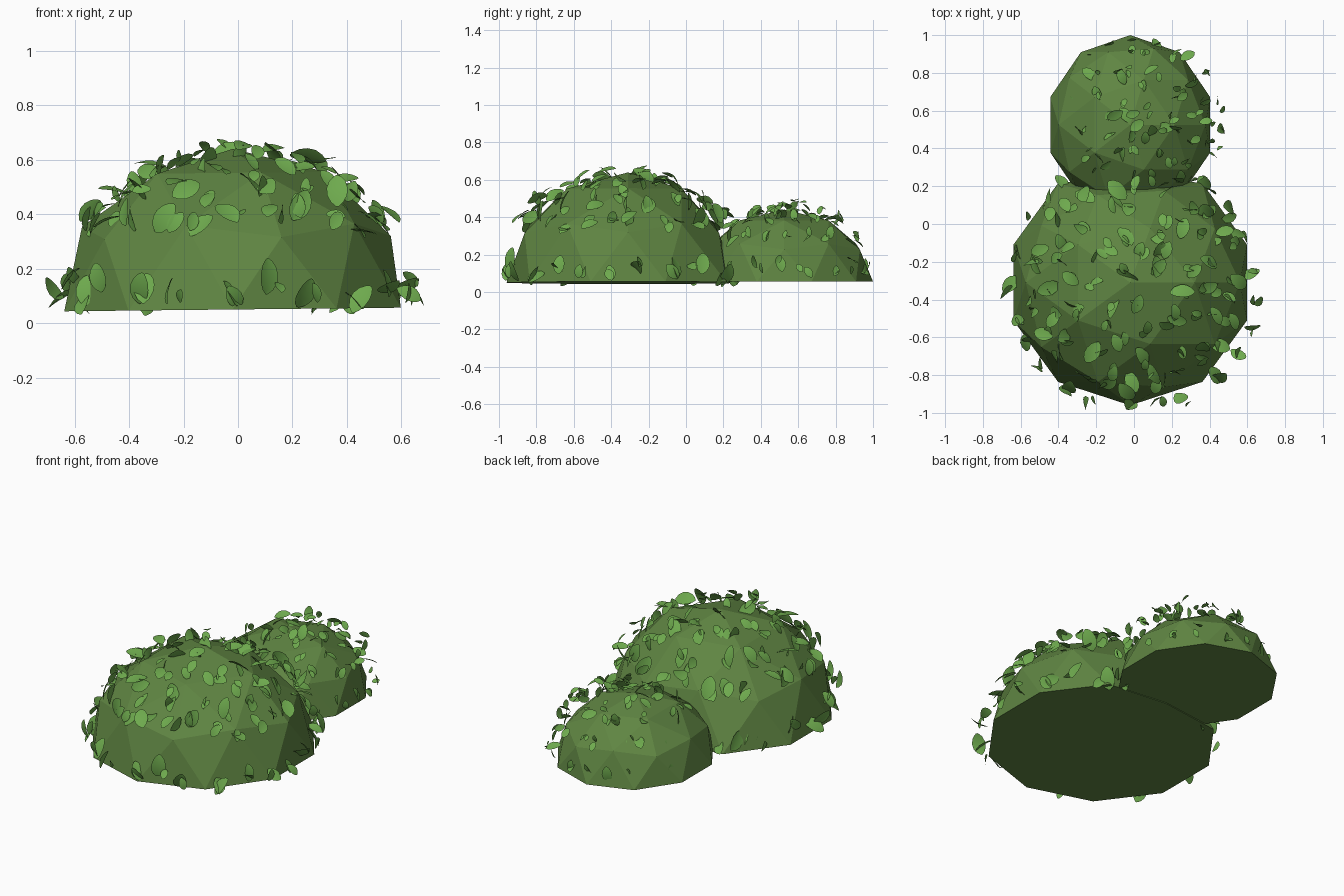
import bpy, bmesh, math, random
from mathutils import Vector, Matrix

if "Cube" in bpy.data.objects:
    bpy.data.objects.remove(bpy.data.objects["Cube"])

random.seed(11)


def material(name, rgb):
    m = bpy.data.materials.new(name)
    m.diffuse_color = (*rgb, 1)
    m.use_nodes = True
    m.node_tree.nodes["Principled BSDF"].inputs["Base Color"].default_value = m.diffuse_color
    return m


BUSH = material("bush_green", (0.115, 0.235, 0.055))
LEAF = material("leaf_green", (0.155, 0.40, 0.075))


def finish(bm, name, mat):
    me = bpy.data.meshes.new(name)
    bm.to_mesh(me)
    bm.free()
    me.materials.append(mat)
    ob = bpy.data.objects.new(name, me)
    bpy.context.collection.objects.link(ob)
    return ob


def dome(name, centre, r, ry, h, tilt, back=1.0):
    # Low-poly half sphere, closed underneath; back pulls in the hidden rear
    bm = bmesh.new()
    bmesh.ops.create_icosphere(bm, subdivisions=2, radius=1)
    bmesh.ops.delete(bm, geom=[v for v in bm.verts if v.co.z < -0.05], context='VERTS')
    bmesh.ops.holes_fill(bm, edges=[e for e in bm.edges if e.is_boundary], sides=0)
    for v in bm.verts:
        x, y, z = v.co
        if y > 0.9 or (y > 0.4 and z > 0.2):
            y *= back
        v.co = Vector(centre) + Vector((x * r, y * ry, z * h + tilt * x))
    bmesh.ops.recalc_face_normals(bm, faces=bm.faces)
    return finish(bm, name, BUSH)


def leaf_points(length, width):
    # Rounded blade, lightly folded along the midrib and curled at the ends
    rows = []
    for t, w in ((0, 0.12), (0.12, 0.6), (0.32, 0.95), (0.55, 1), (0.78, 0.78),
                 (0.93, 0.42), (1, 0.1)):
        y, z, hw = (t - 0.5) * length, -0.06 * length * (2 * t - 1) ** 2, w * width / 2
        rows.append([Vector((-hw, y, z + 0.15 * hw)), Vector((0, y, z)),
                     Vector((hw, y, z + 0.15 * hw))])
    return rows


def add_leaf(bm, pos, normal, size):
    side = normal.cross(Vector((0, 0, 1)))
    side = side.normalized() if side.length > 0.05 else Vector((1, 0, 0))
    up = side.cross(normal).normalized()
    frame = Matrix((side, up, normal)).transposed()
    turn = (Matrix.Rotation(random.uniform(-0.8, 0.8), 3, 'Z')
            @ Matrix.Rotation(random.gauss(0, 0.5), 3, 'X')
            @ Matrix.Rotation(random.gauss(0, 0.6), 3, 'Y'))
    rot = frame @ turn
    rows = [[pos + rot @ p for p in row] for row in leaf_points(size, size * 0.62)]
    pts = [p for row in rows for p in row]
    if min(p.z for p in pts) < 0 or min(p.y for p in pts) < -1 or max(p.y for p in pts) > 1:
        return False
    grid = [[bm.verts.new(p) for p in row] for row in rows]
    for a, b in zip(grid, grid[1:]):
        for i in range(2):
            bm.faces.new((a[i], a[i + 1], b[i + 1], b[i]))
    return True


def foliage(name, centre, r, h, bands, sizes, avoid):
    # Leaf pairs in rings: (relative height, number of pairs)
    bm = bmesh.new()
    c = Vector(centre)
    ac, ar, ah = avoid
    for level, count in bands:
        start = random.random()
        for i in range(count):
            a = math.tau * (i + start + random.uniform(-0.35, 0.35)) / count
            z = min(0.99, max(0.03, level + random.uniform(-0.06, 0.06)))
            q = math.sqrt(1 - z * z)
            n = Vector((q * math.cos(a), q * math.sin(a), z))
            p = c + Vector((n.x * r, n.y * r, n.z * h))
            d = p - Vector(ac)
            if (d.x / ar) ** 2 + (d.y / ar) ** 2 + (d.z / ah) ** 2 < 0.9:
                continue
            nn = Vector((n.x / r, n.y / r, n.z / h)).normalized()
            for k in range(2):
                for attempt in range(8):
                    jit = Vector([random.uniform(-0.03, 0.03) for _ in range(3)])
                    if add_leaf(bm, p + nn * 0.008 + jit, nn, random.uniform(*sizes)):
                        break
    ob = finish(bm, name, LEAF)
    for poly in ob.data.polygons:
        poly.use_smooth = True
    return ob


# Two rounded bush bodies
BIG, SMALL = (-0.02, -0.31, 0.05), (-0.02, 0.525, 0.056)
dome("large_bush", BIG, 0.65, 0.65, 0.59, 0.007, 0.88)
dome("small_bush", SMALL, 0.445, 0.475, 0.385, 0.0)

# Leaves over each body
foliage("large_bush_leaves", (0, -0.33, 0.05), 0.645, 0.59,
        ((0.13, 25), (0.57, 26), (0.74, 20), (0.88, 15), (0.97, 8)),
        (0.06, 0.135), (SMALL, 0.46, 0.38))
foliage("small_bush_leaves", (0.04, 0.545, 0.07), 0.43, 0.39,
        ((0.17, 18), (0.58, 18), (0.76, 13), (0.9, 10), (0.98, 5)),
        (0.04, 0.095), (BIG, 0.63, 0.59))
